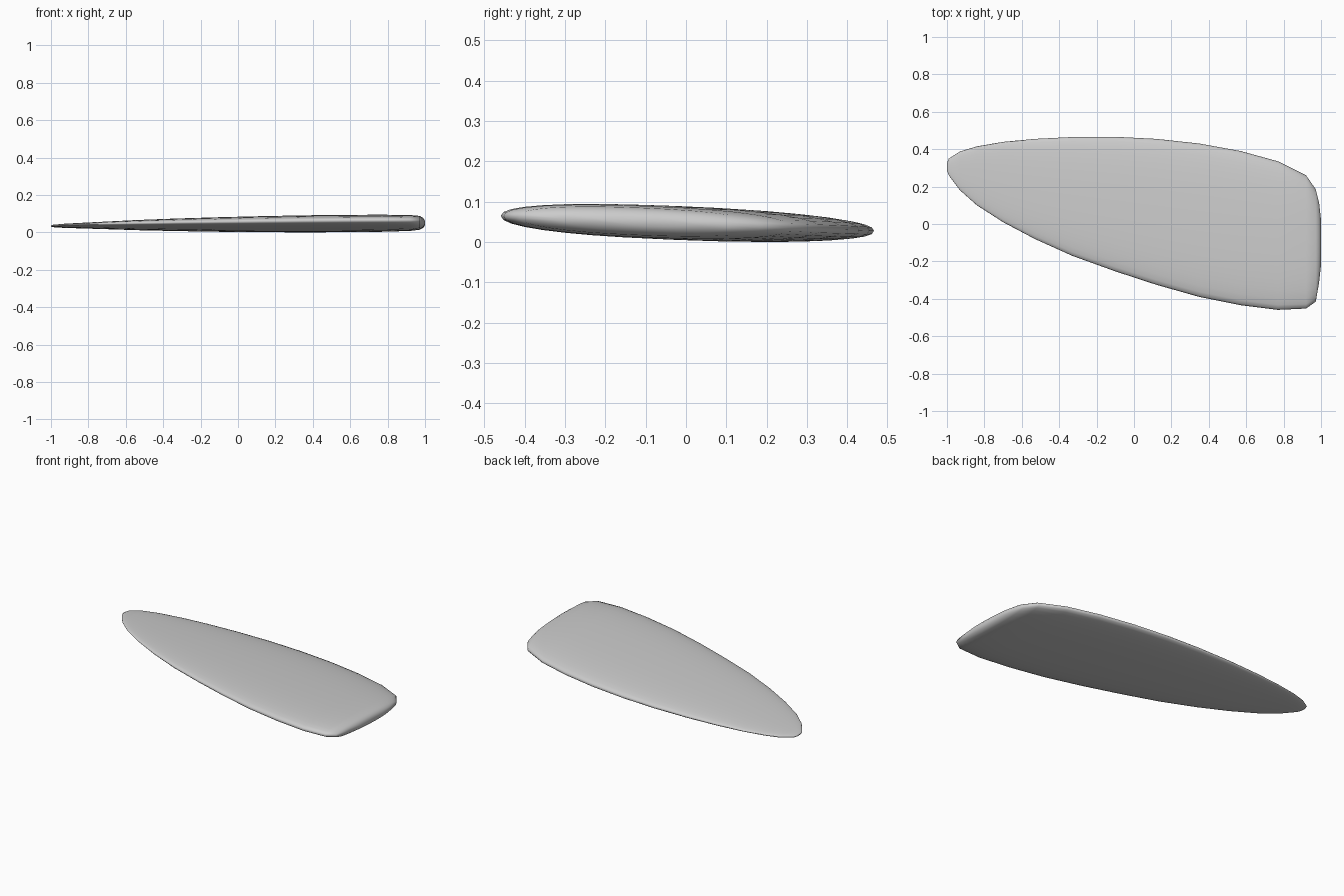
import bpy, bmesh, math

if "Cube" in bpy.data.objects:
    bpy.data.objects.remove(bpy.data.objects["Cube"])

# Stations along the blade: x, lower y, upper y, half thickness
STATIONS = [
    (-1.00, 0.285, 0.325, 0.003), (-0.99, 0.26, 0.35, 0.006),
    (-0.93, 0.18, 0.388, 0.010), (-0.84, 0.10, 0.415, 0.013),
    (-0.70, 0.01, 0.439, 0.018), (-0.53, -0.08, 0.455, 0.0245),
    (-0.33, -0.17, 0.465, 0.030), (-0.10, -0.253, 0.466, 0.035),
    (0.12, -0.325, 0.455, 0.0385), (0.35, -0.39, 0.43, 0.041),
    (0.57, -0.434, 0.39, 0.042), (0.77, -0.459, 0.335, 0.0415),
    (0.92, -0.452, 0.26, 0.039), (0.972, -0.415, 0.185, 0.034),
    (0.99, -0.31, 0.11, 0.025), (1.00, -0.22, 0.02, 0.010),
]
SIDES = 32
POWER = 2 / 2.3          # slightly squared ellipse section


def sgn_pow(v):
    return math.copysign(abs(v) ** POWER, v)


def section(x, y0, y1, h):
    """Lens section whose chord plane slopes down towards +y."""
    pts = []
    for i in range(SIDES):
        a = 2 * math.pi * i / SIDES
        y = (y0 + y1) / 2 + (y1 - y0) / 2 * sgn_pow(math.cos(a))
        z = 0.042 - 0.04 * y + h * sgn_pow(math.sin(a))
        pts.append((x, y, z))
    return pts


# Blade: loft the sections and cap both ends
bm = bmesh.new()
rings = [[bm.verts.new(p) for p in section(*s)] for s in STATIONS]
for a, b in zip(rings, rings[1:]):
    for i in range(SIDES):
        j = (i + 1) % SIDES
        bm.faces.new((a[i], a[j], b[j], b[i]))
bm.faces.new(rings[0])
bm.faces.new(rings[-1])
bmesh.ops.recalc_face_normals(bm, faces=bm.faces)

# Rest on the floor
low = min(v.co.z for v in bm.verts)
for v in bm.verts:
    v.co.z -= low
for f in bm.faces:
    f.smooth = True

mesh = bpy.data.meshes.new("blade")
bm.to_mesh(mesh)
bm.free()
blade = bpy.data.objects.new("blade", mesh)
bpy.context.collection.objects.link(blade)
